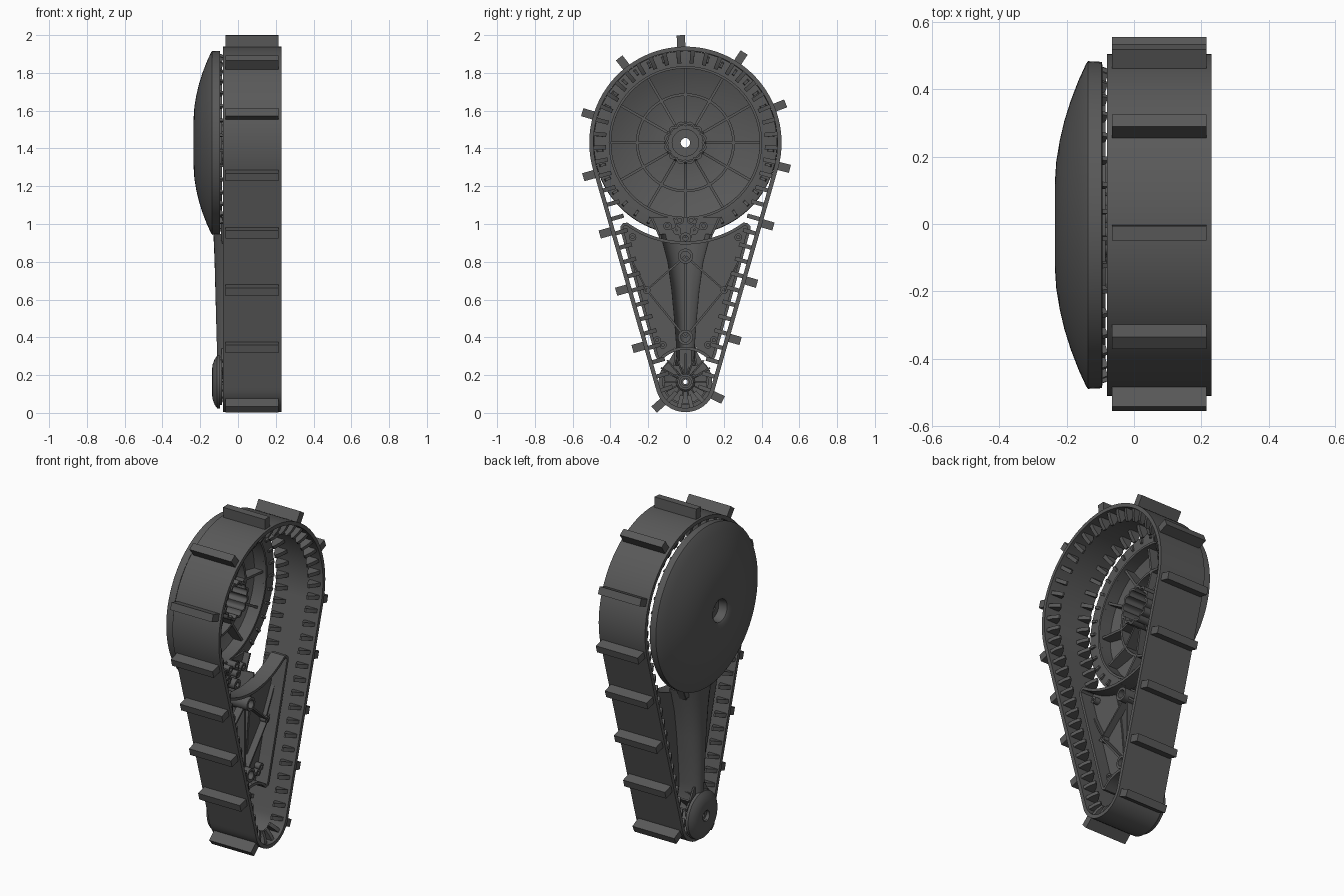
import bpy, bmesh
from math import sin, cos, pi, asin, sqrt, hypot, radians

if "Cube" in bpy.data.objects:
    bpy.data.objects.remove(bpy.data.objects["Cube"])

ZT, ZB = 1.43, 0.164           # upper / lower wheel centre heights
R, r = 0.509, 0.16             # outer belt radii
D = ZT - ZB
A = asin((R - r) / D)
SL = sqrt(D * D - (R - r) ** 2)
LEN = R * (pi + 2 * A) + r * (pi - 2 * A) + 2 * SL

dark = bpy.data.materials.new("dark_grey")
dark.diffuse_color = (.1, .1, .1, 1)
dark.use_nodes = True
dark.node_tree.nodes["Principled BSDF"].inputs["Base Color"].default_value = dark.diffuse_color


def belt_at(s):
    """Point (y, z) and outward normal angle at distance s along the belt."""
    s %= LEN
    a1 = R * (pi / 2 + A)
    if s < a1:
        t = pi / 2 - s / R
        return R * cos(t), ZT + R * sin(t), t
    s -= a1
    if s < SL:
        return R * cos(-A) - sin(A) * s, ZT - R * sin(A) - cos(A) * s, -A
    s -= SL
    a2 = r * (pi - 2 * A)
    if s < a2:
        t = -A - s / r
        return r * cos(t), ZB + r * sin(t), t
    s -= a2
    t = pi + A
    if s < SL:
        return r * cos(t) - sin(A) * s, ZB + r * sin(t) + cos(A) * s, t
    t -= (s - SL) / R
    return R * cos(t), ZT + R * sin(t), t


def finish(bm, name):
    bmesh.ops.recalc_face_normals(bm, faces=bm.faces)
    me = bpy.data.meshes.new(name)
    bm.to_mesh(me)
    bm.free()
    me.materials.append(dark)
    ob = bpy.data.objects.new(name, me)
    ob.location.y = -.003
    bpy.context.collection.objects.link(ob)


def loops(bm, rings, close_last=False, caps=False):
    """Skin equal-length closed rings of points."""
    vs = [[bm.verts.new(p) for p in ring] for ring in rings]
    n = len(vs[0])
    for i in range(len(vs) - (0 if close_last else 1)):
        a, b = vs[i], vs[(i + 1) % len(vs)]
        for j in range(n):
            bm.faces.new((a[j], a[(j + 1) % n], b[(j + 1) % n], b[j]))
    if caps:
        bm.faces.new(vs[0])
        bm.faces.new(vs[-1])


def prism(bm, poly, x0, x1):
    loops(bm, [[(x, y, z) for y, z in poly] for x in (x0, x1)], caps=True)


def wall(bm, pts, t, x0, x1):
    """Thin wall of thickness t standing along an open (y, z) path."""
    rings = []
    for i, (y, z) in enumerate(pts):
        p, q = pts[max(i - 1, 0)], pts[min(i + 1, len(pts) - 1)]
        d = hypot(q[0] - p[0], q[1] - p[1])
        ny, nz = -(q[1] - p[1]) / d * t / 2, (q[0] - p[0]) / d * t / 2
        rings.append([(x0, y + ny, z + nz), (x1, y + ny, z + nz),
                      (x1, y - ny, z - nz), (x0, y - ny, z - nz)])
    loops(bm, rings, caps=True)


def lathe(bm, prof, zc, y=0, n=64):
    """Spin a closed (radius, x) profile round a horizontal axis."""
    loops(bm, [[(x, y + q * cos(2 * pi * i / n), zc + q * sin(2 * pi * i / n)) for q, x in prof]
               for i in range(n)], close_last=True)


def tube(bm, r0, r1, x0, x1, zc, y=0, n=32):
    lathe(bm, [(r0, x0), (r1, x0), (r1, x1), (r0, x1)], zc, y, n)


def fin(bm, prof, ang, t, zc):
    """Radial rib: (radius, x) outline with thickness t."""
    c, s = cos(ang), sin(ang)
    loops(bm, [[(x, q * c - s * h, zc + q * s + c * h) for q, x in prof]
               for h in (-t / 2, t / 2)], caps=True)


def on_belt(bm, s, prof, t):
    """Block on the belt: (outward height, x) outline, thickness t along it."""
    y, z, a = belt_at(s)
    c, n = cos(a), sin(a)
    loops(bm, [[(x, y + h * c - n * w, z + h * n + c * w) for h, x in prof]
               for w in (-t / 2, t / 2)], caps=True)


# belt band
bm = bmesh.new()
rings = []
for i in range(260):
    y, z, a = belt_at(LEN * i / 260)
    rings.append([(x, y + h * cos(a), z + h * sin(a))
                  for h, x in ((0, -.08), (0, .23), (-.022, .23), (-.022, -.08))])
loops(bm, rings, close_last=True)
finish(bm, "belt_band")

# outer lugs
bm = bmesh.new()
for i in range(15):
    on_belt(bm, -.022 + LEN * i / 15, [(-.01, -.065), (-.01, .215), (.061, .215), (.061, -.065)], .044)
finish(bm, "belt_lugs")

# two rows of inner guide teeth
bm = bmesh.new()
for i in range(60):
    for x in (-.072, .14):
        on_belt(bm, LEN * (i + .5) / 60,
                [(-.015, x), (-.015, x + .075), (-.055, x + .062), (-.088, x + .042),
                 (-.088, x + .032), (-.055, x + .012)], .022)
finish(bm, "belt_guide_teeth")

# big wheel: hollow domed cover
bm = bmesh.new()
lathe(bm, [(.025, -.175), (.06, -.175), (.068, -.226), (.08, -.233), (.13, -.235), (.19, -.231), (.25, -.221),
           (.31, -.207), (.37, -.188), (.43, -.165), (.478, -.143), (.487, -.137), (.485, -.096),
           (.475, -.094), (.4, -.094), (.393, -.1), (.393, -.163), (.36, -.176), (.31, -.192),
           (.25, -.206), (.19, -.216), (.12, -.22), (.083, -.215), (.078, -.155), (.025, -.155)], ZT, n=96)
finish(bm, "big_wheel_cover")

# big wheel ribs, rings and rim cogs
bm = bmesh.new()
for i in range(12):
    fin(bm, [(.095, -.218), (.25, -.21), (.397, -.165), (.397, -.105), (.25, -.125), (.11, -.09), (.095, -.06)],
        i * pi / 6, .014, ZT)
tube(bm, .248, .262, -.215, -.125, ZT, n=72)
tube(bm, .393, .406, -.16, -.085, ZT, n=72)
for i in range(36):
    fin(bm, [(.435, -.1), (.474, -.1), (.466, -.078), (.44, -.085)], (i + .5) * pi / 18, .014, ZT)
finish(bm, "big_wheel_ribs")

# big wheel hub: scalloped collar round a recessed floor
bm = bmesh.new()
rings = []
for i in range(96):
    t = 2 * pi * i / 96
    q = .1 + .015 * abs(sin(6 * t))
    rings.append([(x, k * cos(t), ZT + k * sin(t))
                  for k, x in ((q - .014, -.22), (q, -.22), (q, -.005), (q - .014, -.005))])
loops(bm, rings, close_last=True)
tube(bm, .07, .095, -.165, -.13, ZT)
finish(bm, "big_wheel_hub")

# small wheel
bm = bmesh.new()
lathe(bm, [(.012, -.115), (.028, -.115), (.032, -.134), (.06, -.138), (.09, -.135), (.12, -.124),
           (.14, -.11), (.142, -.094), (.122, -.094), (.118, -.108), (.09, -.118), (.05, -.12),
           (.04, -.105), (.012, -.105)], ZB, n=56)
tube(bm, .012, .022, -.11, -.02, ZB)
tube(bm, .03, .042, -.125, -.02, ZB)
tube(bm, .112, .122, -.12, -.085, ZB, n=48)
for i in range(14):
    fin(bm, [(.035, -.122), (.115, -.115), (.115, -.085), (.04, -.05)], i * pi / 7, .008, ZB)
finish(bm, "small_wheel")

# support frame outline
top = [(y, ZT - sqrt(.53 ** 2 - y * y)) for y in [.31 * i / 12 for i in range(13)]]
side = [(.325, .998), (.337, .985), (.335, .965), (.152, .305), (.145, .29), (.13, .285)]
bot = [(.178 * sin(t), ZB + .178 * cos(t)) for t in [radians(42 * (8 - i) / 8) for i in range(9)]]
half = top + side + bot
col = [(.948, .142, -.13), (.8, .103, -.124), (.65, .082, -.12), (.5, .068, -.116), (.36, .057, -.112),
       (.29, .057, -.11), (.25, .065, -.108)]

# frame plates either side of the column, with a raised rim all round
bm = bmesh.new()
inner = [(w - .004, z) for z, w, x in reversed(col[1:5])]
plate = [p for p in top if p[0] > .11] + side + [p for p in bot if p[0] > .056] + inner
for m in (1, -1):
    prism(bm, [(m * y, z) for y, z in plate], .008, .02)
    wall(bm, [(m * y, z) for y, z in half], .016, .008, .1)
    wall(bm, [(0, .83), (m * .205, .65), (0, .4)], .012, .015, .06)
    for y, z in ((.28, .93), (.205, .65), (.15, .385), (.12, .36)):
        tube(bm, .008, .02, .01, .055, z, m * y, 16)
    for y, z in ((.29, .82), (.245, .66)):
        wall(bm, [(m * .205, .65), (m * y, z)], .008, .015, .045)
finish(bm, "frame_plates")

# hollow tapering column
bm = bmesh.new()
arc = [pi * i / 16 for i in range(17)]
rings = []
for z, w, x in col:
    ring = [(.015 + (x - .015) * sin(t) ** .7, w * cos(t), z) for t in arc]
    ring += [(.015 + (x - .005) * sin(t) ** .7, (w - .01) * cos(t), z) for t in reversed(arc)]
    rings.append(ring)
loops(bm, rings, caps=True)
finish(bm, "column_shell")

# bosses and spine rib
bm = bmesh.new()
for z in (.83, .4):
    tube(bm, .025, .04, -.085, .09, z)
wall(bm, [(0, .79), (0, .44)], .012, -.105, .05)
finish(bm, "frame_bosses")

# upper bracket holding the big wheel
bm = bmesh.new()
prism(bm, [(-.13, .91), (.13, .91), (.17, 1.0), (.18, 1.035), (-.18, 1.035), (-.17, 1.0)], -.09, -.078)
for m in (1, -1):
    wall(bm, [(m * .12, .9), (m * .18, 1.035)], .012, -.085, -.04)
    wall(bm, [(m * .02, .91), (m * .06, 1.03)], .01, -.085, -.03)
    wall(bm, [(0, .93), (m * .09, .985)], .01, -.085, -.03)
    for y, z in ((.045, .965), (.095, .99), (.03, 1.02)):
        tube(bm, .01, .022, -.085, -.025, z, m * y, 20)
tube(bm, .014, .03, -.085, .0, .925, 0, 24)
finish(bm, "upper_bracket")

# lower bracket fanning over the small wheel
bm = bmesh.new()
prism(bm, [(-.05, .34), (.05, .34), (.09, .27), (.13, .225), (.05, .2), (-.05, .2), (-.13, .225), (-.09, .27)],
      -.088, -.078)
for i in range(7):
    fin(bm, [(.045, -.085), (.15, -.085), (.15, -.01), (.045, -.045)], radians(30 + 20 * i), .009, ZB)
finish(bm, "lower_bracket")

# smooth curved surfaces, keep hard edges
for ob in bpy.context.scene.objects:
    ob.select_set(True)
    bpy.context.view_layer.objects.active = ob
bpy.ops.object.shade_smooth_by_angle(angle=radians(30))
